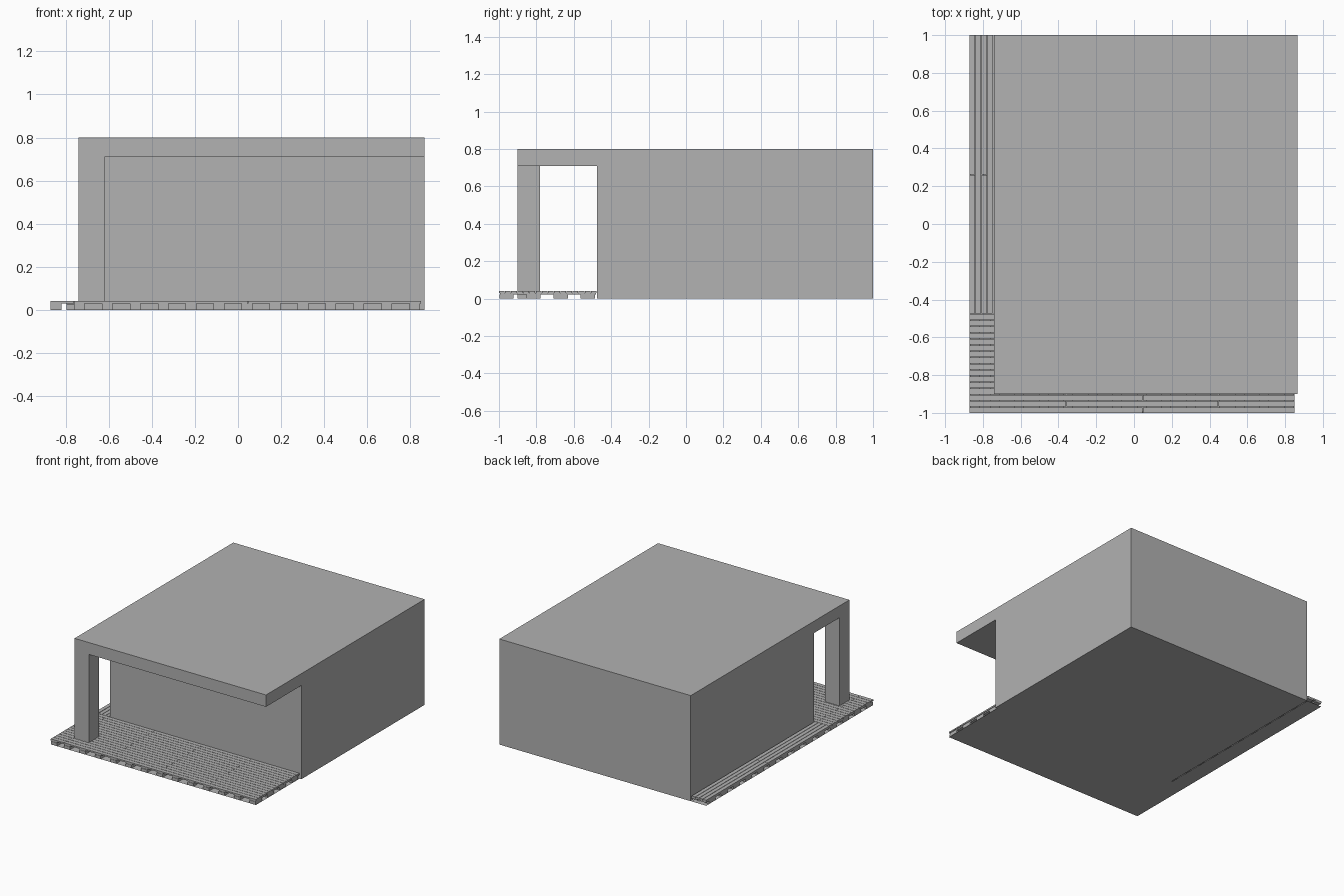
import bpy
import bmesh
from mathutils import Vector

cube = bpy.data.objects.get("Cube")
if cube:
    bpy.data.objects.remove(cube, do_unlink=True)

# One plain grey for everything
grey = bpy.data.materials.new("plain_grey")
grey.use_nodes = True
colour = (0.445, 0.445, 0.445, 1)
grey.diffuse_color = colour
grey.node_tree.nodes["Principled BSDF"].inputs["Base Color"].default_value = colour


def finish(bm, name):
    mesh = bpy.data.meshes.new(name)
    bm.to_mesh(mesh)
    bm.free()
    mesh.materials.append(grey)
    obj = bpy.data.objects.new(name, mesh)
    bpy.context.collection.objects.link(obj)
    return obj


def add_box(bm, low, high):
    low, high = Vector(low), Vector(high)
    verts = bmesh.ops.create_cube(bm, size=1)["verts"]
    for v in verts:
        v.co = (low + high) / 2 + v.co * (high - low)


def extrude(bm, faces, height, keep=False):
    geom = bmesh.ops.extrude_face_region(bm, geom=faces, use_keep_orig=keep)["geom"]
    moved = [g for g in geom if isinstance(g, bmesh.types.BMVert)]
    bmesh.ops.translate(bm, verts=moved, vec=(0, 0, height))


# Overall measures
LEFT, RIGHT = -0.87, 0.85
FRONT, WALL, BACK = -1.0, -0.475, 1.0
SIDE = -0.745
ROOF_UNDER, ROOF_TOP = 0.71, 0.80
BLOCK_TOP, RAIL_TOP, DECK_TOP = 0.022, 0.031, 0.042

# Building: plan cells raised into the roof, then walls and post drawn down
bm = bmesh.new()
xs, ys = (-0.74, -0.62, 0.865), (-0.9, -0.78, WALL, BACK)
grid = [[bm.verts.new((x, y, ROOF_UNDER)) for y in ys] for x in xs]
plan = {}
for i in range(2):
    for j in range(3):
        plan[i, j] = bm.faces.new((grid[i][j], grid[i + 1][j],
                                   grid[i + 1][j + 1], grid[i][j + 1]))
extrude(bm, list(plan.values()), ROOF_TOP - ROOF_UNDER, keep=True)
bmesh.ops.recalc_face_normals(bm, faces=bm.faces[:])
extrude(bm, [plan[0, 0], plan[0, 2], plan[1, 2]], -ROOF_UNDER)
bmesh.ops.recalc_face_normals(bm, faces=bm.faces[:])
bmesh.ops.dissolve_limit(bm, angle_limit=0.01, verts=bm.verts[:], edges=bm.edges[:])
finish(bm, "building_with_porch")

# Ground sheet under the deck
bm = bmesh.new()
outline = ((LEFT, FRONT), (RIGHT, FRONT), (RIGHT, WALL),
           (SIDE, WALL), (SIDE, BACK), (LEFT, BACK))
sheet = bm.faces.new([bm.verts.new((x, y, 0)) for x, y in outline])
sheet.normal_flip()
finish(bm, "ground_sheet")

# Support blocks and the rails that rest on them
blocks, rails = bmesh.new(), bmesh.new()
for i in range(14):
    x = max(0.82 - 0.1297 * i, LEFT + 0.026)
    for j in range(4):
        y = -0.96 + 0.145 * j
        add_box(blocks, (x - 0.025, y - 0.038, 0), (x + 0.025, y + 0.038, BLOCK_TOP))
    add_box(rails, (x - 0.025, FRONT + 0.005, BLOCK_TOP), (x + 0.025, WALL - 0.005, RAIL_TOP))
for x in (-0.844, -0.772):
    for j in range(10):
        y = -0.38 + 0.145 * j
        add_box(blocks, (x - 0.024, y - 0.038, 0), (x + 0.024, y + 0.038, BLOCK_TOP))
    add_box(rails, (x - 0.024, WALL, BLOCK_TOP), (x + 0.024, BACK, RAIL_TOP))
finish(blocks, "deck_blocks")
finish(rails, "deck_rails")

# Front boards run sideways with staggered joints
bm = bmesh.new()
GAP = 0.0015
rows = 16
pitch = (WALL - FRONT) / rows
for r in range(rows):
    y = FRONT + r * pitch
    shift = 0.4 * (r % 2)
    cuts = [LEFT] + [c for c in (-0.76 + shift, 0.045 + shift) if c < RIGHT] + [RIGHT]
    for a, b in zip(cuts, cuts[1:]):
        start = a if a == LEFT else a + GAP
        add_box(bm, (start, y, RAIL_TOP), (b, y + pitch - 2 * GAP, DECK_TOP))
finish(bm, "front_deck_boards")

# Side boards run front to back
bm = bmesh.new()
columns = 4
pitch = (SIDE - LEFT) / columns
for c in range(columns):
    x = LEFT + c * pitch
    joint = 0.26 + 0.3 * (c % 2)
    for a, b in ((WALL, joint), (joint + GAP, BACK)):
        add_box(bm, (x, a, RAIL_TOP), (x + pitch - 2 * GAP, b, DECK_TOP))
finish(bm, "side_deck_boards")
